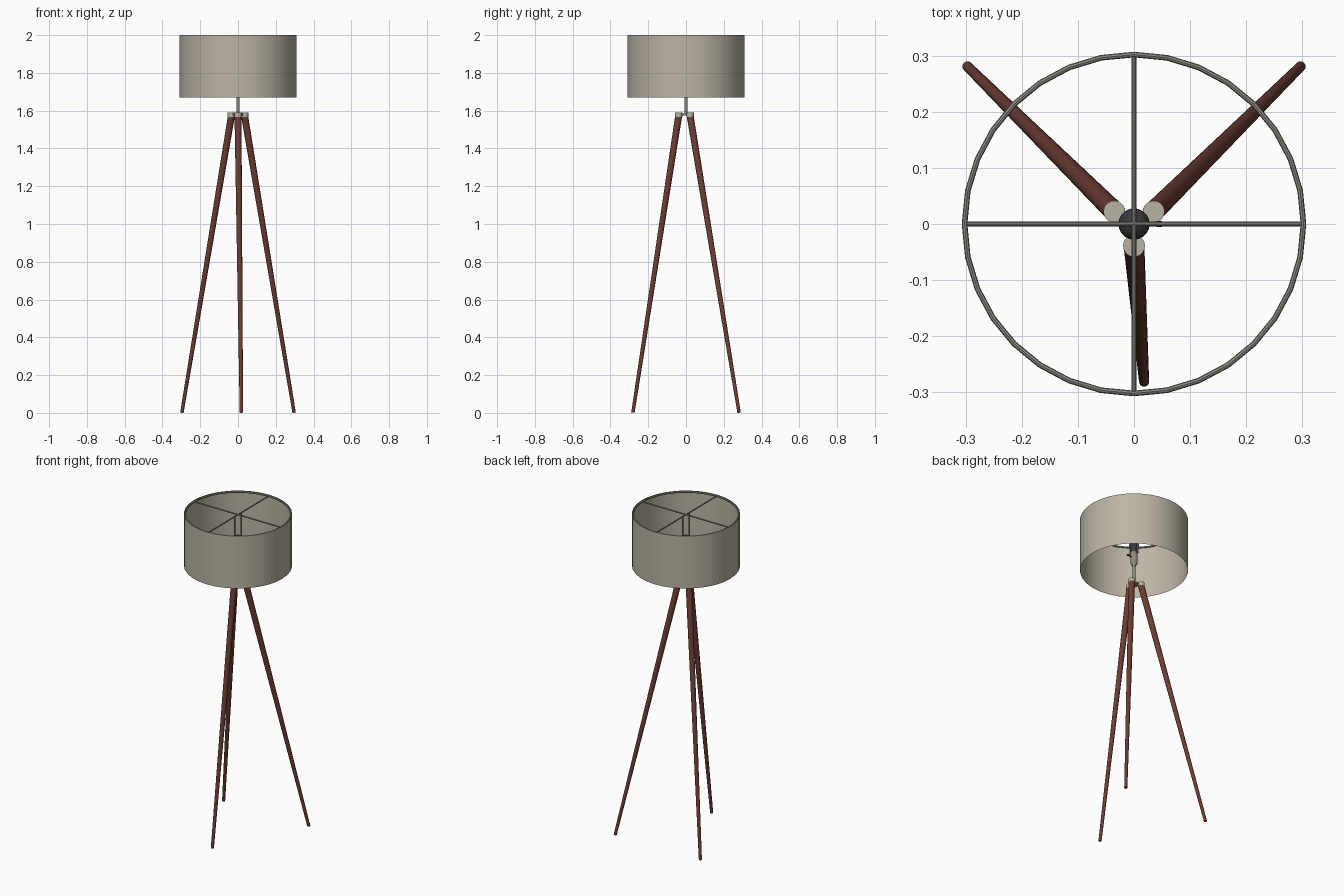
import bpy, bmesh, math
from mathutils import Vector

if "Cube" in bpy.data.objects:
    bpy.data.objects.remove(bpy.data.objects["Cube"])


def mat(name, rgb):
    m = bpy.data.materials.new(name)
    m.diffuse_color = (*rgb, 1)
    m.use_nodes = True
    m.node_tree.nodes["Principled BSDF"].inputs["Base Color"].default_value = m.diffuse_color
    return m


FABRIC = mat("beige_fabric", (0.50, 0.46, 0.37))
WOOD = mat("red_brown_wood", (0.15, 0.047, 0.034))
METAL = mat("grey_metal", (0.27, 0.26, 0.22))
CAP = mat("pale_cap", (0.48, 0.45, 0.37))
DARK = mat("dark_grey", (0.04, 0.043, 0.047))


def finish(name, bm, material, angle=40):
    me = bpy.data.meshes.new(name)
    bmesh.ops.recalc_face_normals(bm, faces=bm.faces[:])
    bm.to_mesh(me)
    bm.free()
    me.materials.append(material)
    ob = bpy.data.objects.new(name, me)
    bpy.context.collection.objects.link(ob)
    bpy.ops.object.select_all(action='DESELECT')
    ob.select_set(True)
    bpy.context.view_layer.objects.active = ob
    bpy.ops.object.shade_smooth_by_angle(angle=math.radians(angle))
    return ob


def rod(name, a, b, r1, r2, material, segs=16):
    """Tapered cylinder from point a to point b."""
    a, b = Vector(a), Vector(b)
    d = b - a
    bm = bmesh.new()
    bmesh.ops.create_cone(bm, cap_ends=True, segments=segs, radius1=r1, radius2=r2, depth=d.length)
    rot = d.to_track_quat('Z', 'Y').to_matrix()
    for v in bm.verts:
        v.co = rot @ v.co + (a + b) / 2
    return finish(name, bm, material)


def lathe(name, profile, material, segs=32, closed=False):
    """Spin an (r, z) profile about the z axis."""
    bm = bmesh.new()
    vs = [bm.verts.new((r, 0, z)) for r, z in profile]
    es = [bm.edges.new(p) for p in zip(vs, vs[1:])]
    if closed:
        es.append(bm.edges.new((vs[-1], vs[0])))
    bmesh.ops.spin(bm, geom=vs + es, cent=(0, 0, 0), axis=(0, 0, 1),
                   angle=math.tau, steps=segs, use_duplicate=False)
    bmesh.ops.remove_doubles(bm, verts=bm.verts[:], dist=1e-5)
    return finish(name, bm, material)


# Drum shade: an open sheet, with a wire ring inside the top rim
lathe("shade", [(0.309, 1.67), (0.309, 2.0)], FABRIC)
lathe("shade_top_ring", [(0.302 + 0.005 * math.cos(t * math.tau / 8),
                          1.994 + 0.005 * math.sin(t * math.tau / 8)) for t in range(8)],
      METAL, closed=True)

# Cross wires carrying the shade
rod("cross_wire_x", (-0.302, 0, 1.992), (0.302, 0, 1.992), 0.0042, 0.0042, METAL, 8)
rod("cross_wire_y", (0, -0.302, 1.992), (0, 0.302, 1.992), 0.0042, 0.0042, METAL, 8)

# Harp: two uprights either side of the bulb, joined at the socket
for s, side in ((-1, "front"), (1, "back")):
    rod("harp_" + side, (0, s * 0.034, 1.775), (0, s * 0.034, 1.992), 0.004, 0.004, METAL, 8)
rod("harp_base", (0, -0.038, 1.775), (0, 0.038, 1.775), 0.004, 0.004, METAL, 8)

# Stem, socket, switch and bulb holder
rod("stem", (0, 0, 1.575), (0, 0, 1.71), 0.009, 0.009, METAL)
lathe("socket", [(0, 1.70), (0.012, 1.70), (0.021, 1.72), (0.021, 1.785), (0, 1.785)], METAL, 20)
rod("switch_stem", (0.015, 0, 1.755), (0.043, 0, 1.755), 0.003, 0.003, DARK, 8)
rod("switch_knob", (0.040, 0, 1.755), (0.050, 0, 1.755), 0.006, 0.006, DARK, 10)
lathe("bulb", [(0, 1.785), (0.02, 1.785), (0.02, 1.80)] +
      [(0.028 * math.cos(math.radians(a)), 1.835 + 0.028 * math.sin(math.radians(a)))
       for a in range(-45, 76, 15)] + [(0, 1.863)], DARK, 20)

# Hub plate joining the three legs
rod("hub_plate", (0, 0, 1.574), (0, 0, 1.585), 0.026, 0.026, METAL, 20)

# Tapered legs with pale caps
for name, top, foot in (("back_right", (0.035, 0.022), (0.297, 0.281)),
                        ("back_left", (-0.035, 0.022), (-0.297, 0.281)),
                        ("front", (0.0, -0.039), (0.018, -0.281))):
    rod(name + "_leg", (*foot, 0.002), (*top, 1.572), 0.009, 0.0185, WOOD)
    rod(name + "_leg_cap", (*top, 1.566), (*top, 1.59), 0.0195, 0.0195, CAP, 20)
